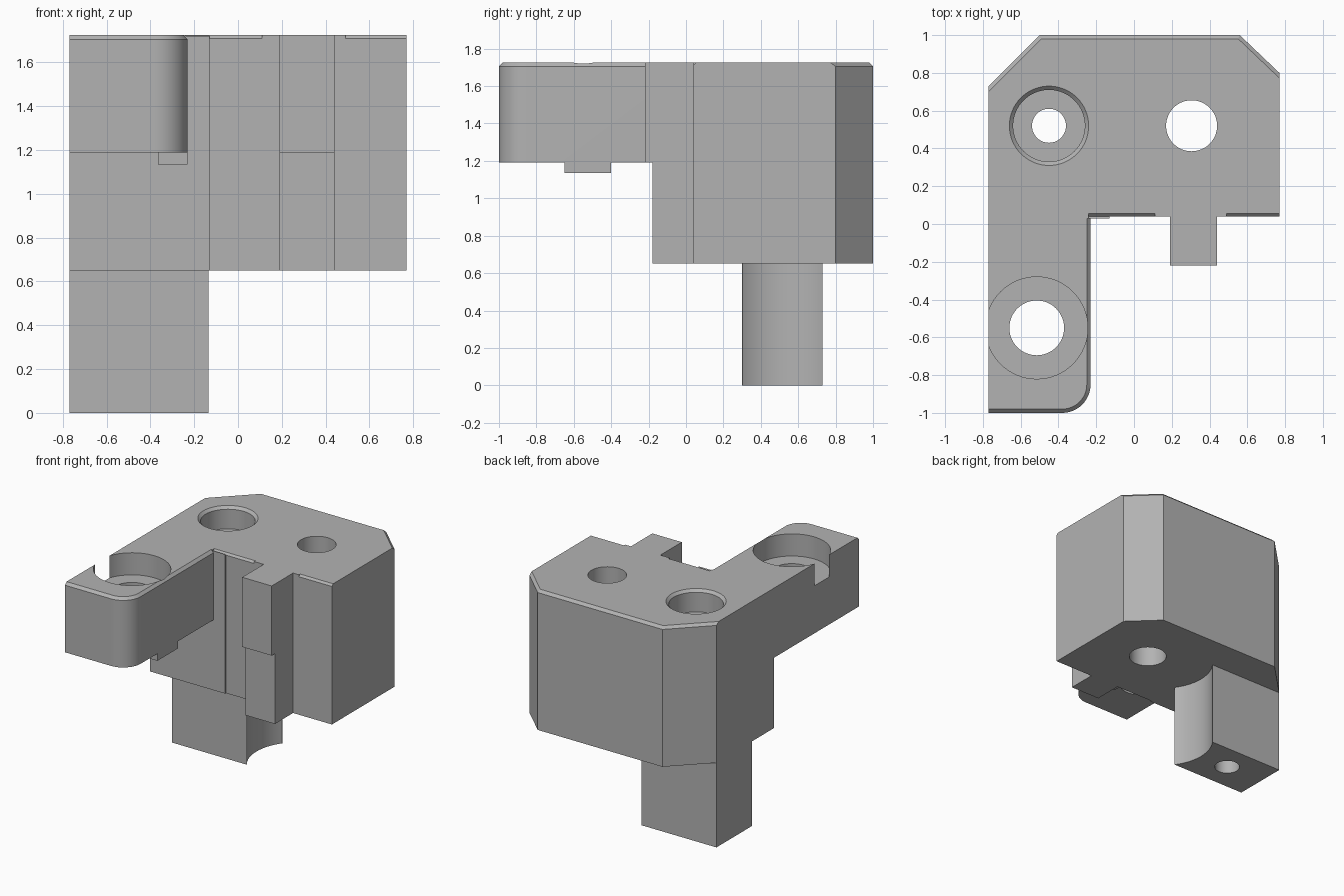
import bpy, bmesh, math
from mathutils import Matrix

cube = bpy.data.objects.get("Cube")
if cube:
    bpy.data.objects.remove(cube, do_unlink=True)

TOP, MID, LOW = 1.725, 1.19, 0.65      # top face, arm underside, block underside
C = 0.02                               # chamfer on the top rim

grey = bpy.data.materials.new("plain grey")
grey.use_nodes = True
GREY = (0.45, 0.45, 0.45, 1)
grey.diffuse_color = GREY
grey.node_tree.nodes["Principled BSDF"].inputs["Base Color"].default_value = GREY


def add_object(name, bm):
    bmesh.ops.recalc_face_normals(bm, faces=bm.faces)
    mesh = bpy.data.meshes.new(name)
    bm.to_mesh(mesh)
    bm.free()
    mesh.materials.append(grey)
    ob = bpy.data.objects.new(name, mesh)
    bpy.context.collection.objects.link(ob)
    return ob


def inset_outline(pts):
    """Move each outline edge inward by its own chamfer value."""
    out = []
    for i, (x, y, d2) in enumerate(pts):
        px, py, d1 = pts[i - 1]
        nx, ny, _ = pts[(i + 1) % len(pts)]
        l1, l2 = math.hypot(x - px, y - py), math.hypot(nx - x, ny - y)
        a, b = (py - y) / l1, (x - px) / l1
        c, d = (y - ny) / l2, (nx - x) / l2
        det = a * d - b * c
        out.append((x + (d1 * d - b * d2) / det, y + (a * d2 - c * d1) / det))
    return out


def prism(name, pts, z0, z1, chamfer=0):
    """Extrude a counter-clockwise outline, optionally with a chamfered top rim."""
    flat = [p[:2] for p in pts]
    levels = [(flat, z0), (flat, z1 - chamfer)]
    if chamfer:
        levels.append((inset_outline(pts), z1))
    bm = bmesh.new()
    rings = [[bm.verts.new((x, y, z)) for x, y in ring] for ring, z in levels]
    n = len(pts)
    for lo, hi in zip(rings, rings[1:]):
        for i in range(n):
            j = (i + 1) % n
            bm.faces.new((lo[i], lo[j], hi[j], hi[i]))
    bm.faces.new(rings[0][::-1])
    bm.faces.new(rings[-1])
    return add_object(name, bm)


def box(name, x0, x1, y0, y1, z0, z1):
    return prism(name, [(x0, y0), (x1, y0), (x1, y1), (x0, y1)], z0, z1)


def cone(name, x, y, r0, r1, z0, z1):
    bm = bmesh.new()
    bmesh.ops.create_cone(bm, cap_ends=True, segments=64, radius1=r0, radius2=r1,
                          depth=z1 - z0, matrix=Matrix.Translation((x, y, (z0 + z1) / 2)))
    return add_object(name, bm)


def edge_cutter(x0, x1, y, c):
    """Diamond bar that chamfers a top edge running along x."""
    bm = bmesh.new()
    s = c * math.sqrt(2)
    bmesh.ops.create_cube(bm, size=1, matrix=Matrix.Translation(((x0 + x1) / 2, y, TOP))
                          @ Matrix.Rotation(math.pi / 4, 4, 'X')
                          @ Matrix.Diagonal((x1 - x0, s, s, 1)))
    return add_object("edge_cutter", bm)


def combine(target, other, operation):
    mod = target.modifiers.new("combine", 'BOOLEAN')
    mod.object, mod.operation, mod.solver = other, operation, 'EXACT'
    bpy.context.view_layer.objects.active = target
    bpy.ops.object.modifier_apply(modifier=mod.name)
    bpy.data.objects.remove(other, do_unlink=True)


# Outlines shared by the upper and lower block: third value is the rim chamfer
back = [(0.77, 0.04, 0), (0.77, 0.8, C), (0.56, 1, C), (-0.5, 1, C), (-0.77, 0.73, 0)]
step = [(-0.13, 0.03, 0), (-0.13, 0.04, 0)]


def rib(y):
    return [(0.19, 0.04, 0), (0.19, y, 0), (0.44, y, 0), (0.44, 0.04, 0)]


# Upper block with the forward arm and its rounded corner
R = 0.15
corner = [(-0.23 - R + R * math.sin(a), -1 + R - R * math.cos(a), C)
          for a in (math.pi / 2 * i / 12 for i in range(13))]
arm = [(-0.77, -1, C)] + corner + [(-0.23, 0.03, 0)]
bracket = prism("bracket", arm + step + rib(-0.22) + back, MID, TOP, C)

# Lower block, leg and the small pad below the arm
combine(bracket, prism("lower_block", [(-0.77, 0.03, 0)] + step + rib(-0.18) + back,
                       LOW, MID), 'UNION')
leg = box("leg", -0.77, -0.135, 0.3, 0.73, 0, LOW)
combine(leg, cone("leg_hollow", 0.16, 0.515, 0.365, 0.365, -0.1, LOW + 0.1), 'DIFFERENCE')
combine(bracket, leg, 'UNION')
combine(bracket, box("arm_pad", -0.365, -0.23, -0.65, -0.4, 1.135, MID), 'UNION')

# Chamfers on the front top edges
for x0, x1 in ((-0.24, 0.11), (0.49, 0.8)):
    combine(bracket, edge_cutter(x0, x1, 0.04, 0.015), 'DIFFERENCE')

# Screw holes and counterbores: x, y, bottom radius, top radius, z range
for hole in ((-0.515, -0.55, 0.145, 0.145, 1, 2),
             (-0.515, -0.55, 0.27, 0.27, TOP - 0.17, 2),
             (-0.45, 0.52, 0.09, 0.09, -1, 2),
             (-0.45, 0.52, 0.19, 0.19, TOP - 0.17, 2),
             (-0.45, 0.52, 0.19, 0.23, TOP - C, TOP + C),
             (0.305, 0.52, 0.135, 0.135, 0, 2)):
    combine(bracket, cone("hole_cutter", *hole), 'DIFFERENCE')

# Smooth shading on the curved walls, sharp edges elsewhere
bpy.ops.object.select_all(action='DESELECT')
bracket.select_set(True)
bpy.context.view_layer.objects.active = bracket
bpy.ops.object.shade_smooth_by_angle(angle=math.radians(25))
